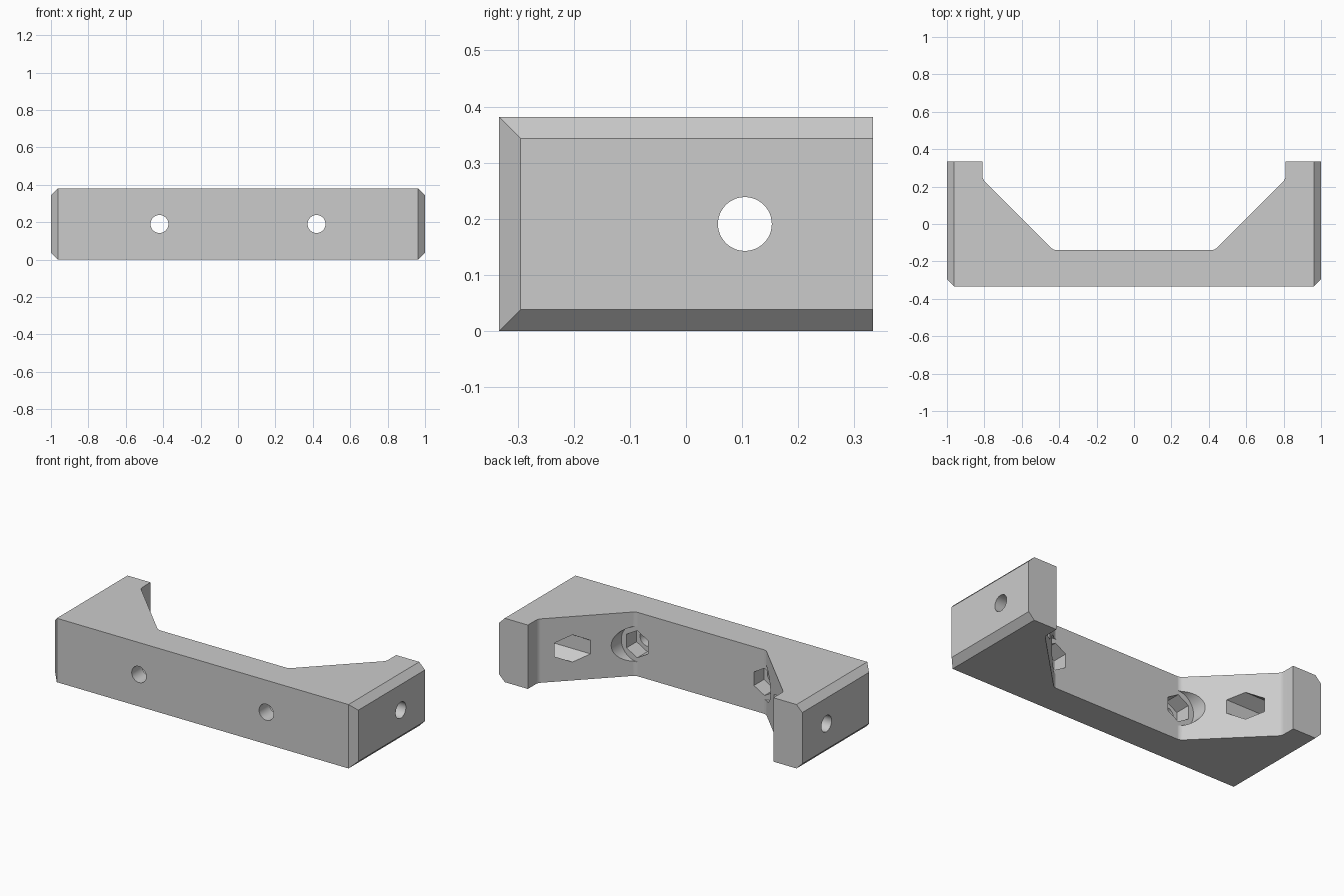
import bpy, bmesh
from math import sin, cos, pi, radians

cube = bpy.data.objects.get("Cube")
if cube:
    bpy.data.objects.remove(cube, do_unlink=True)

DEPTH, HEIGHT = 0.333, 0.381     # half depth, full height
WEB, ARM = -0.14, 0.81           # back of the web, inner side of the arms
CHAMFER, FILLET = 0.038, 0.015
MID = HEIGHT / 2
POCKET = 0.095                   # nut pocket depth

grey = bpy.data.materials.new("grey_plastic")
grey.use_nodes = True
colour = (0.6, 0.6, 0.6, 1)
grey.diffuse_color = colour
grey.node_tree.nodes["Principled BSDF"].inputs["Base Color"].default_value = colour


def add_object(name, bm):
    bmesh.ops.recalc_face_normals(bm, faces=bm.faces)
    mesh = bpy.data.meshes.new(name)
    bm.to_mesh(mesh)
    bm.free()
    obj = bpy.data.objects.new(name, mesh)
    bpy.context.collection.objects.link(obj)
    mesh.materials.append(grey)
    return obj


def prism(name, axis, centre, start, end, radius, sides):
    """Regular prism along x or y with one corner pointing up."""
    bm = bmesh.new()
    rings = []
    for along in (start, end):
        ring = []
        for i in range(sides):
            a = 2 * pi * i / sides
            across, z = centre + radius * sin(a), MID + radius * cos(a)
            ring.append(bm.verts.new((along, across, z) if axis == "x" else (across, along, z)))
        bm.faces.new(ring)
        rings.append(ring)
    for i in range(sides):
        j = (i + 1) % sides
        bm.faces.new((rings[0][i], rings[0][j], rings[1][j], rings[1][i]))
    return add_object(name, bm)


# Bracket body: half outline mirrored, then extruded upwards
half = [(1, -DEPTH), (1, DEPTH), (ARM, DEPTH), (ARM, 0.24), (ARM - 0.24 + WEB, WEB)]
outline = half + [(-x, y) for x, y in reversed(half)]
bm = bmesh.new()
base = bm.faces.new([bm.verts.new((x, y, 0)) for x, y in outline])
top = bmesh.ops.extrude_face_region(bm, geom=[base])["geom"]
bmesh.ops.translate(bm, vec=(0, 0, HEIGHT),
                    verts=[v for v in top if isinstance(v, bmesh.types.BMVert)])


def is_inner_corner(edge):
    a, b = (v.co for v in edge.verts)
    return abs(a.z - b.z) > 0.1 and abs(a.x) < 0.9 and a.y < 0.3


def is_end_edge(edge):
    a, b = (v.co for v in edge.verts)
    return a.x * b.x > 0.99 and (a.y + b.y) / 2 < 0.3


# Small fillets inside, chamfers round the outer ends
bmesh.ops.bevel(bm, geom=[e for e in bm.edges if is_inner_corner(e)], offset=FILLET,
                segments=3, profile=0.5, affect="EDGES")
bmesh.ops.bevel(bm, geom=[e for e in bm.edges if is_end_edge(e)], offset=CHAMFER,
                segments=1, affect="EDGES")
body = add_object("corner_bracket", bm)

# Bolt holes, nut pockets and tool clearance on both sides
cutters = []
for s in (1, -1):
    x = 0.42 * s
    cutters += [
        prism("front_clearance", "y", x, WEB, 0.1, 0.105, 64),
        prism("front_nut_pocket", "y", x, WEB - POCKET, 0, 0.081, 6),
        prism("front_bolt_hole", "y", x, -0.4, -0.1, 0.048, 48),
        prism("side_nut_pocket", "x", 0.105, 0.5 * s, (ARM + POCKET) * s, 0.081, 6),
        prism("side_bolt_hole", "x", 0.105, 0.5 * s, 1.1 * s, 0.048, 48),
    ]

bpy.ops.object.select_all(action="DESELECT")
body.select_set(True)
bpy.context.view_layer.objects.active = body
for cutter in cutters:
    cutter.hide_render = True
    cut = body.modifiers.new("cut", "BOOLEAN")
    cut.operation = "DIFFERENCE"
    cut.solver = "EXACT"
    cut.object = cutter
    bpy.ops.object.modifier_apply(modifier=cut.name)
    bpy.data.objects.remove(cutter, do_unlink=True)

# Smooth the rounded surfaces while the flats stay flat
bpy.ops.object.shade_smooth_by_angle(angle=radians(30))
normals = body.modifiers.new("flat_faces", "WEIGHTED_NORMAL")
normals.keep_sharp = True
